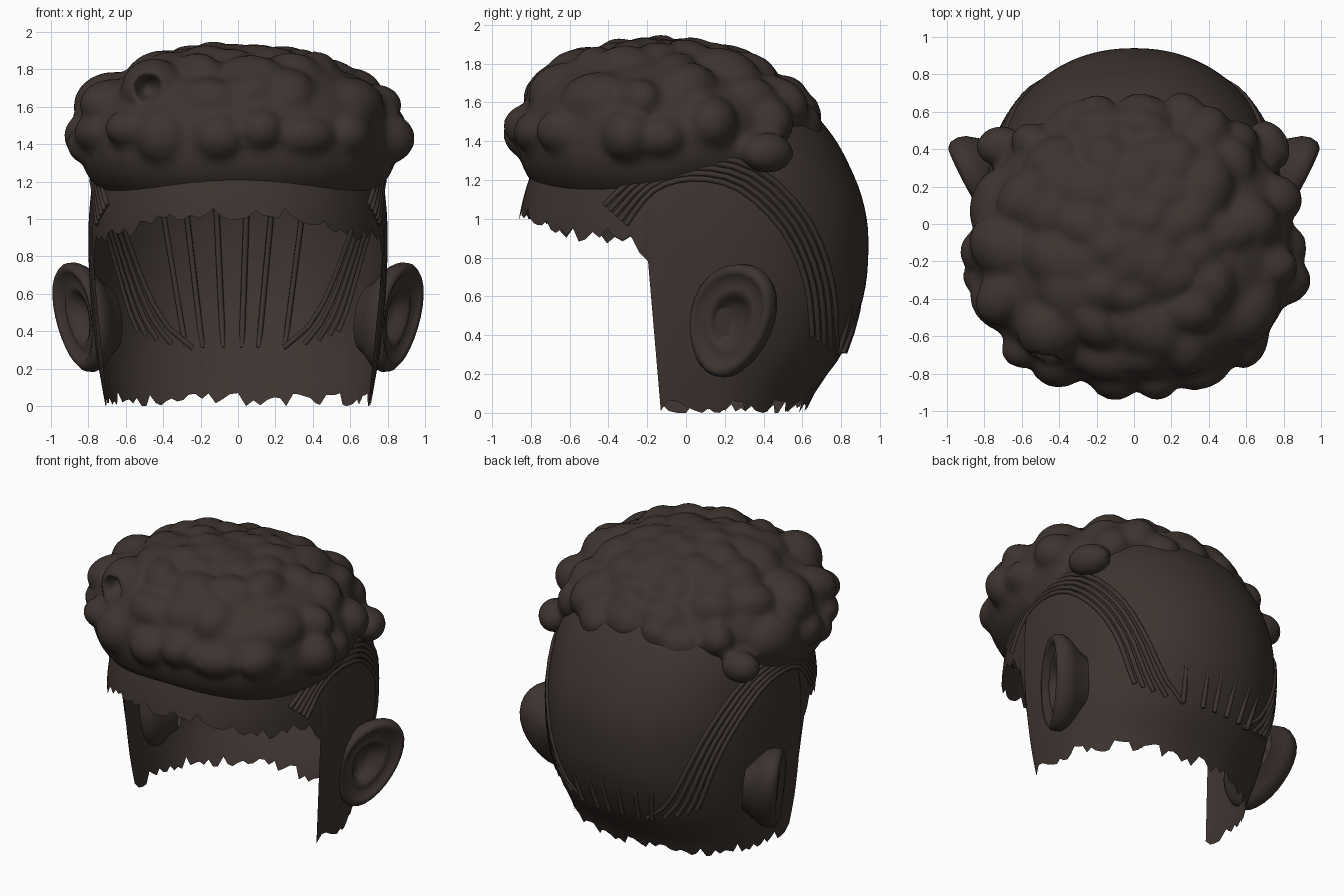
import bpy, bmesh, math, random
from mathutils import Vector, Matrix

if "Cube" in bpy.data.objects:
    bpy.data.objects.remove(bpy.data.objects["Cube"])

random.seed(4)
mat = bpy.data.materials.new("dark_brown")
mat.diffuse_color = (0.047, 0.034, 0.029, 1)
mat.use_nodes = True
mat.node_tree.nodes["Principled BSDF"].inputs["Base Color"].default_value = mat.diffuse_color

# skull sections: z, half width, front depth, back depth (around y = 0.05)
CY, P = 0.05, 2.15
SECT = [(-.05, .70, .80, .54), (.12, .73, .86, .62), (.3, .76, .88, .75), (.6, .79, .90, .865),
        (.9, .80, .92, .89), (1.1, .79, .89, .86), (1.3, .76, .82, .78), (1.45, .70, .72, .69),
        (1.6, .58, .56, .55), (1.7, .40, .38, .38), (1.76, 0, 0, 0)]


def section(z):
    z = min(max(z, -.05), 1.76)
    i = next(k for k in range(len(SECT) - 1) if z <= SECT[k + 1][0])
    a, b = SECT[i], SECT[i + 1]
    p, n = SECT[max(i - 1, 0)], SECT[min(i + 2, len(SECT) - 1)]
    h = b[0] - a[0]
    t = (z - a[0]) / h
    out = []
    for k in (1, 2, 3):
        m0 = (b[k] - p[k]) / (b[0] - p[0]) * h
        m1 = (n[k] - a[k]) / (n[0] - a[0]) * h
        out.append(max(0, (2*t**3 - 3*t*t + 1)*a[k] + (t**3 - 2*t*t + t)*m0
                       + (3*t*t - 2*t**3)*b[k] + (t**3 - t*t)*m1))
    return out


def spow(v, e):
    return math.copysign(abs(v) ** e, v)


def skull_point(ang, z):
    w, f, b = section(z)
    s, c = math.sin(ang), math.cos(ang)
    return Vector((w * spow(c, 2 / P), CY + (b if s > 0 else f) * spow(s, 2 / P), z))


def side_x(y, z):
    w, f, b = section(z)
    a = min(1, abs(y - CY) / (b if y > CY else f))
    return w * (1 - a ** P) ** (1 / P)


def back_y(x, z):
    w, f, b = section(z)
    return CY + b * (1 - min(1, abs(x) / w) ** P) ** (1 / P)


def finish(name, bm):
    me = bpy.data.meshes.new(name)
    bm.to_mesh(me)
    bm.free()
    ob = bpy.data.objects.new(name, me)
    bpy.context.collection.objects.link(ob)
    me.materials.append(mat)
    me.polygons.foreach_set("use_smooth", [True] * len(me.polygons))
    return ob


def grid(bm, rows):
    for r0, r1 in zip(rows, rows[1:]):
        n = len(r0)
        for j in range(n):
            bm.faces.new((r0[j], r0[(j + 1) % n], r1[(j + 1) % n], r1[j]))


# close-cropped shell with a ragged lower edge
def hem(ang):
    y = skull_point(ang, .7).y
    if y > -.17:
        return max(0, .05 + random.uniform(-.06, .025))
    if y > -.3:
        return .75 + (-.17 - y) / .13 * .2 + random.uniform(-.03, .03)
    if y > -.5:
        return .92 + random.uniform(-.05, .03)
    return .90 + .14 * min(1, (-.5 - y) / .33) + random.uniform(-.045, .02)


bm = bmesh.new()
N, R = 128, 40
angs = [2 * math.pi * j / N for j in range(N)]
hems = [hem(a) for a in angs]
rows = []
for i in range(R + 1):
    t = math.sin(i / R * math.pi / 2)
    rows.append([bm.verts.new(skull_point(a, h + (1.76 - h) * t)) for a, h in zip(angs, hems)])
grid(bm, rows)
bmesh.ops.remove_doubles(bm, verts=bm.verts, dist=.0005)
finish("cropped_hair_shell", bm)

# curls: overlapping lumps over a flattened dome, fused together
bm = bmesh.new()
C = Vector((0, -.09, 1.42))


def dome(d, shrink=0):
    back = .80 if d.y > 0 else .85
    e = 2.1 if d.y > 0 else 2.4          # rounder slope at the back
    k = (abs(d.x / (.93 - shrink)) ** e + abs(d.y / (back - shrink)) ** e
         + abs(d.z / (.53 - shrink)) ** e) ** (-1 / e)
    return C + d * k


def lump(p, r):
    m = Matrix.Translation(p) @ Matrix.Rotation(random.uniform(0, 6.3), 4, 'Z')
    s = Matrix.Diagonal((random.uniform(1.05, 1.4), random.uniform(.85, 1), random.uniform(.85, 1.05), 1))
    bmesh.ops.create_uvsphere(bm, u_segments=16, v_segments=10, radius=r, matrix=m @ s)


core = bmesh.ops.create_uvsphere(bm, u_segments=40, v_segments=24, radius=1)['verts']
for v in core:
    d = v.co.normalized()
    v.co = dome(Vector((d.x, d.y, max(d.z, -.1))), .075)
for count, el, r0 in ((18, 2, .14), (15, 17, .16), (13, 33, .16), (10, 50, .17), (6, 68, .18), (1, 90, .18)):
    for j in range(count):
        a = 2 * math.pi * (j + random.uniform(-.25, .25) + el * .03) / count
        e = math.radians(el + random.uniform(-4, 4))
        r = r0 * random.uniform(.8, 1.2)
        d = Vector((math.cos(a) * math.cos(e), math.sin(a) * math.cos(e), math.sin(e)))
        p = dome(d, r * 1.02)
        if el == 2:
            p.z += .07 * max(0, math.sin(a)) ** 3
        lump(p, r)
for p, r in (((.72, .42, 1.34), .11), ((-.72, .42, 1.36), .11), ((.8, -.3, 1.4), .11), ((-.8, -.3, 1.4), .11)):
    lump(Vector(p), r)
# large front curl with a rolled opening
HX, HZ = -.48, 1.70
bmesh.ops.create_uvsphere(bm, u_segments=20, v_segments=12, radius=.18,
                          matrix=Matrix.Translation((HX + .03, -.56, HZ - .02)))
tmp = finish("curl_lumps", bm)
rm = tmp.modifiers.new("fuse", 'REMESH')
rm.mode, rm.voxel_size = 'VOXEL', .024
sm = tmp.modifiers.new("soften", 'SMOOTH')
sm.factor, sm.iterations = .5, 5
fused = bpy.data.meshes.new_from_object(tmp.evaluated_get(bpy.context.evaluated_depsgraph_get()))
bpy.data.objects.remove(tmp)
bm = bmesh.new()
bm.from_mesh(fused)
for v in bm.verts:
    d = math.hypot(v.co.x - HX, v.co.z - HZ)
    if d < .08 and v.co.y < -.4:
        v.co.y += .16 * (1 - (d / .08) ** 2)


def buried(p):
    w, f, b = section(p.z + .04)
    if min(w, f, b) < .1:
        return p.z < 1.68
    return abs(p.x / w) ** P + abs((p.y - CY) / (b if p.y > CY else f)) ** P < .97


bmesh.ops.delete(bm, geom=[f for f in bm.faces if buried(f.calc_center_median())], context='FACES')
finish("curls", bm)


# combed strands lying in the shell
def strand(name, pts):
    cu = bpy.data.curves.new(name, 'CURVE')
    cu.dimensions = '3D'
    cu.bevel_depth, cu.bevel_resolution, cu.use_fill_caps = .016, 1, True
    sp = cu.splines.new('POLY')
    sp.points.add(len(pts) - 1)
    for q, p in zip(sp.points, pts):
        q.co = (*p, 1)
    cu.materials.append(mat)
    bpy.context.collection.objects.link(bpy.data.objects.new(name, cu))


OUTER = [(-.42, 1.07), (-.25, 1.24), (.05, 1.34), (.38, 1.28), (.65, 1.0), (.77, .65), (.775, .31)]
INNER = [(-.31, .97), (-.18, 1.16), (.02, 1.22), (.27, 1.18), (.51, .95), (.63, .68), (.65, .4)]
for side in (-1, 1):
    for k in range(5):
        t = k / 4
        path = [Vector(a).lerp(Vector(b), t) for a, b in zip(OUTER, INNER)]
        fine = [p.lerp(q, s / 3) for p, q in zip(path, path[1:]) for s in range(3)] + [path[-1]]
        for _ in range(2):
            fine = [fine[0]] + [(a + 2*b + c) / 4 for a, b, c in zip(fine, fine[1:], fine[2:])] + [fine[-1]]
        strand("side_strand", [(side * (side_x(p.x, p.y) + .002), p.x, p.y) for p in fine])
# nape strands surface at the bottom and sink inside the shell higher up
for x0, x1 in ((.02, .05), (.11, .19), (-.08, -.12), (.25, .36), (-.19, -.29), (-.28, -.42)):
    pts = []
    for i in range(9):
        t = i / 8
        x, z = x0 + (x1 - x0) * t, .31 + .85 * t
        pts.append((x, back_y(x, z) + .012 - .035 * min(1, t * 2.5), z))
    strand("nape_strand", pts)

# ears: rings sweeping from the bowl over the rim to the back
RINGS = [(.02, -.09), (.25, -.09), (.38, -.06), (.47, -.01), (.58, .0), (.7, -.015), (.82, .02),
         (.92, .03), (1.0, .005), (1.01, -.04), (.95, -.08), (.85, -.11), (.72, -.15), (.6, -.2)]
U, V, NRM = Vector((.105, .205, 0)), Vector((.05, .045, .29)), Vector((.85, -.5, 0))
for side, label in ((1, "right"), (-1, "left")):
    bm = bmesh.new()
    rows = []
    for s, h in RINGS:
        ring = []
        for j in range(28):
            a = 2 * math.pi * j / 28
            u, v = math.cos(a) * (1 + .14 * math.sin(a)), math.sin(a)
            p = Vector((.855, .225, .475)) + s * (u * U + v * V) + h * NRM
            if s < .6 and h < -.03:      # narrow bowl
                p.y -= .02
            p.x = side * p.x
            ring.append(bm.verts.new(p))
        rows.append(ring)
    grid(bm, rows)
    bm.faces.new(rows[0])
    bmesh.ops.recalc_face_normals(bm, faces=bm.faces)
    finish(label + "_ear", bm)
